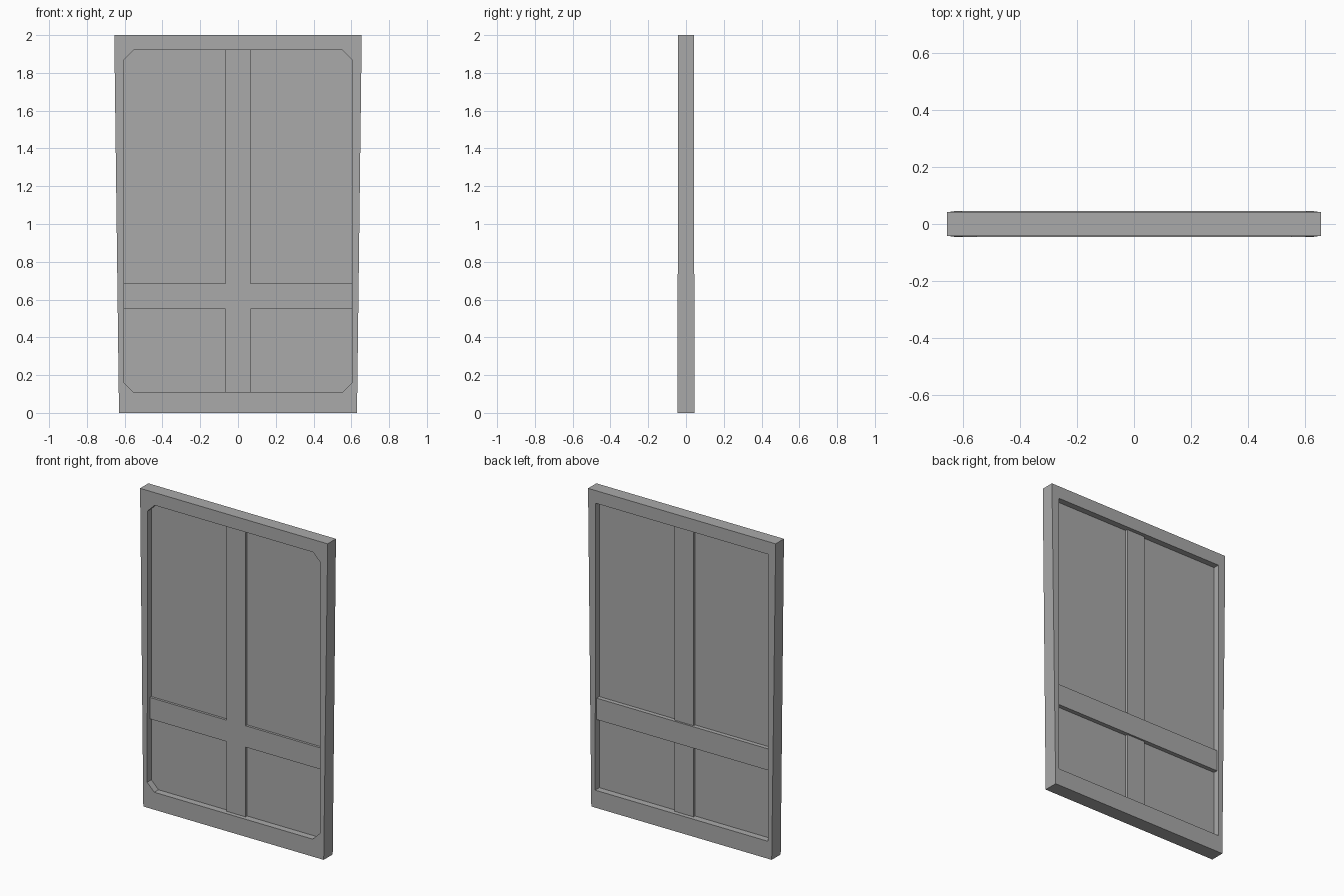
import bpy
import bmesh

cube = bpy.data.objects.get("Cube")
if cube:
    bpy.data.objects.remove(cube, do_unlink=True)

gray = bpy.data.materials.new("plain_gray")
gray.use_nodes = True
gray.diffuse_color = (0.4, 0.4, 0.4, 1)
gray.node_tree.nodes["Principled BSDF"].inputs["Base Color"].default_value = (0.4, 0.4, 0.4, 1)

# Main dimensions
TOP, TOP_HALF, BOTTOM_HALF = 2.0, 0.655, 0.63
OPEN_HALF, SILL, HEAD, CHAMFER = 0.603, 0.11, 1.92, 0.05
BAR_HALF, RAIL_LOW, RAIL_HIGH = 0.066, 0.55, 0.685
PANEL = 0.003


def prism(name, outline, y0, y1):
    """Extrude an outline in x and z from depth y0 to y1."""
    bm = bmesh.new()
    face = bm.faces.new([bm.verts.new((x, y0, z)) for x, z in outline])
    result = bmesh.ops.extrude_face_region(bm, geom=[face])
    for v in result["geom"]:
        if isinstance(v, bmesh.types.BMVert):
            v.co.y = y1
    bmesh.ops.recalc_face_normals(bm, faces=bm.faces)
    mesh = bpy.data.meshes.new(name)
    bm.to_mesh(mesh)
    bm.free()
    mesh.materials.append(gray)
    obj = bpy.data.objects.new(name, mesh)
    bpy.context.collection.objects.link(obj)
    return obj


def rect(half, low, high):
    return [(-half, low), (half, low), (half, high), (-half, high)]


def mirrored(right_side):
    """Close an outline given its right side from bottom to top."""
    return right_side + [(-x, z) for x, z in reversed(right_side)]


def cut(target, cutter):
    mod = target.modifiers.new("opening", "BOOLEAN")
    mod.operation = "DIFFERENCE"
    mod.solver = "EXACT"
    mod.object = cutter
    bpy.context.view_layer.objects.active = target
    bpy.ops.object.modifier_apply(modifier=mod.name)
    bpy.data.objects.remove(cutter, do_unlink=True)


# Frame slab, wider at the top and thicker at the bottom
frame = prism("frame_and_panel", mirrored([(BOTTOM_HALF, 0), (TOP_HALF, TOP)]), -0.045, 0.045)
for v in frame.data.vertices:
    if v.co.z > 1:
        v.co.y *= 0.92

# Front recess with clipped corners, back recess with square corners
front_opening = mirrored([
    (OPEN_HALF - CHAMFER, SILL), (OPEN_HALF, SILL + CHAMFER),
    (OPEN_HALF, HEAD - CHAMFER), (OPEN_HALF - CHAMFER, HEAD)])
cut(frame, prism("front_cutter", front_opening, -0.2, -PANEL))
cut(frame, prism("back_cutter", rect(OPEN_HALF, SILL, HEAD), PANEL, 0.2))

# Front cross: stile and rail in one plane
cross = mirrored([
    (BAR_HALF, SILL), (BAR_HALF, RAIL_LOW), (OPEN_HALF, RAIL_LOW),
    (OPEN_HALF, RAIL_HIGH), (BAR_HALF, RAIL_HIGH), (BAR_HALF, HEAD)])
prism("front_cross", cross, -0.018, -PANEL)

# Back stile with a thicker rail across it
prism("back_lower_stile", rect(BAR_HALF, SILL, RAIL_LOW), PANEL, 0.018)
prism("back_upper_stile", rect(BAR_HALF, RAIL_HIGH, HEAD), PANEL, 0.018)
prism("back_rail", rect(OPEN_HALF, RAIL_LOW, RAIL_HIGH), PANEL, 0.03)
